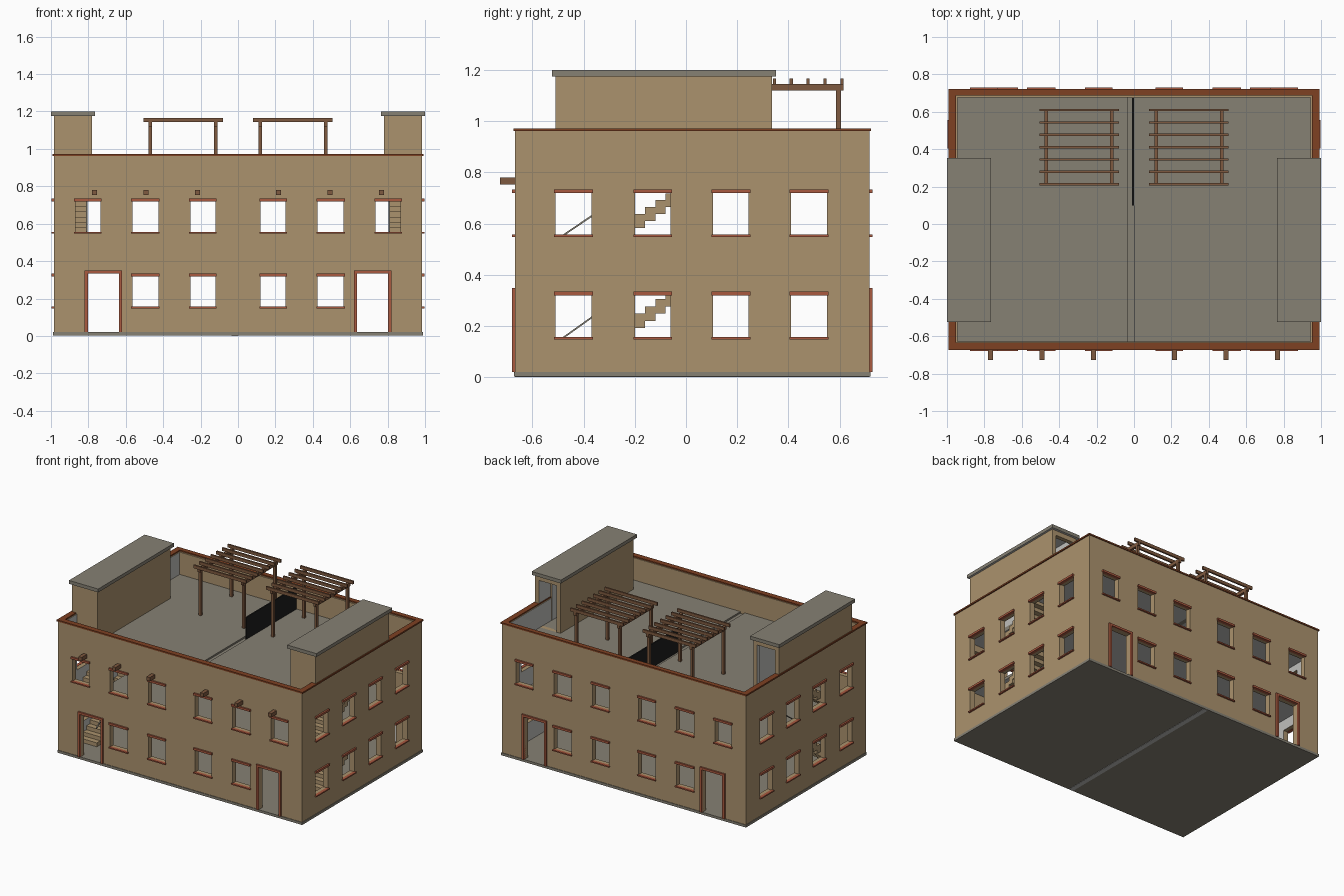
import bpy
import bmesh
from mathutils import Matrix

if "Cube" in bpy.data.objects:
    bpy.data.objects.remove(bpy.data.objects["Cube"])


def material(name, *rgb):
    m = bpy.data.materials.new(name)
    m.use_nodes = True
    m.diffuse_color = (*rgb, 1)
    node = m.node_tree.nodes["Principled BSDF"]
    node.inputs["Base Color"].default_value = (*rgb, 1)
    node.inputs["Roughness"].default_value = 0.9
    return m


ADOBE = material("adobe tan", 0.41, 0.29, 0.155)
CONCRETE = material("concrete grey", 0.24, 0.22, 0.175)
PLASTER = material("pale plaster", 0.52, 0.52, 0.5)
TRIM = material("brick red trim", 0.40, 0.10, 0.05)
COPING = material("rust brown coping", 0.21, 0.052, 0.016)
WOOD = material("weathered wood", 0.21, 0.10, 0.05)
BLACK = material("black panel", 0.012, 0.012, 0.012)


def boxes(name, spans, *mats):
    """One object from a list of boxes, each given as x, y and z ranges."""
    bm = bmesh.new()
    for span in spans:
        lo = [min(r) for r in span]
        hi = [max(r) for r in span]
        size = [b - a for a, b in zip(lo, hi)]
        mid = [(a + b) / 2 for a, b in zip(lo, hi)]
        bmesh.ops.create_cube(bm, size=1, matrix=Matrix.Translation(mid) @ Matrix.Diagonal((*size, 1)))
    return finish(name, bm, mats)


def finish(name, bm, mats):
    mesh = bpy.data.meshes.new(name)
    bm.to_mesh(mesh)
    bm.free()
    for m in mats:
        mesh.materials.append(m)
    ob = bpy.data.objects.new(name, mesh)
    bpy.context.collection.objects.link(ob)
    return ob


def carve(ob, *cutters):
    """Cut the helper objects out, then discard them."""
    for c in cutters:
        c.hide_render = True
        mod = ob.modifiers.new("cut", 'BOOLEAN')
        mod.operation = 'DIFFERENCE'
        mod.solver = 'EXACT'
        mod.object = c
    bpy.context.view_layer.update()
    mesh = bpy.data.meshes.new_from_object(ob.evaluated_get(bpy.context.evaluated_depsgraph_get()))
    ob.modifiers.clear()
    ob.data = mesh
    for c in cutters:
        bpy.data.objects.remove(c)


def paint(ob, rule):
    for f in ob.data.polygons:
        f.material_index = 1 if rule(f) else 0


# Main dimensions
WX, FRONT, BACK, THICK = 0.985, -0.668, 0.717, 0.04
IX, IY0, IY1 = WX - THICK, FRONT + THICK, BACK - THICK
FLOOR, UPPER, ROOF, PARAPET = 0.02, 0.42, 0.80, 0.963
STAIR_X, STAIR_Y, RUN, STEPS = 0.805, -0.48, 0.04, 14
STAIR_END = STAIR_Y + RUN * STEPS
SIDES = (-1, 1)

# Opening layout
LEVELS = [(0.155, 0.322), (0.555, 0.722)]
front_windows = [(s * a, s * b, z) for s in SIDES for a, b in [(0.12, 0.255), (0.425, 0.565)] for z in LEVELS]
front_windows += [(s * 0.735, s * 0.87, LEVELS[1]) for s in SIDES]
side_windows = [(y, y + 0.14, z) for y in (-0.51, -0.2, 0.105, 0.41) for z in LEVELS]
DOOR = (0.637, 0.803)
DOOR_TOP = 0.333

# Outer walls with windows and doors cut through
walls = boxes("outer_walls", [((-WX, WX), (FRONT, BACK), (FLOOR, PARAPET))], ADOBE, PLASTER)
room = boxes("room_cutter", [((-IX, IX), (IY0, IY1), (-1, 2))])
through_y = boxes("front_opening_cutter",
                  [((a, b), (-1, 1), z) for a, b, z in front_windows]
                  + [((s * DOOR[0], s * DOOR[1]), (-1, 1), (-0.1, DOOR_TOP)) for s in SIDES])
through_x = boxes("side_opening_cutter", [((-2, 2), (a, b), z) for a, b, z in side_windows])
carve(walls, room, through_y, through_x)
paint(walls, lambda f: abs(f.normal.x) > 0.9 and f.normal.x * f.center.x < 0
      and abs(abs(f.center.x) - IX) < 0.001)

# Lintels, sills and door frames
lintels, sills, frames = [], [], []
PROUD, OVER = 0.012, 0.006
for wall_y, out in ((FRONT, -1), (BACK, 1)):
    depth = (wall_y - out * 0.01, wall_y + out * PROUD)
    for a, b, (z0, z1) in front_windows:
        x = (min(a, b) - OVER, max(a, b) + OVER)
        lintels.append((x, depth, (z1 - 0.003, z1 + 0.012)))
        sills.append((x, depth, (z0 - 0.007, z0 + 0.002)))
    for s in SIDES:
        for edge, d in ((DOOR[0], -1), (DOOR[1], 1)):
            frames.append(((s * edge, s * (edge + d * 0.017)), depth, (FLOOR, DOOR_TOP)))
        frames.append(((s * (DOOR[0] - 0.017), s * (DOOR[1] + 0.017)), depth, (DOOR_TOP, DOOR_TOP + 0.016)))
for s in SIDES:
    depth = (s * (WX - 0.01), s * (WX + PROUD))
    for a, b, (z0, z1) in side_windows:
        y = (a - OVER, b + OVER)
        lintels.append((depth, y, (z1 - 0.003, z1 + 0.012)))
        sills.append((depth, y, (z0 - 0.007, z0 + 0.002)))
boxes("window_lintels", lintels, TRIM)
boxes("window_sills", sills, TRIM)
boxes("door_frames", frames, TRIM)

# Coping ring along the parapet
coping = boxes("parapet_coping", [((-WX - 0.008, WX + 0.008), (FRONT - 0.006, BACK + 0.006),
                                   (PARAPET - 0.002, PARAPET + 0.009))], COPING)
carve(coping, boxes("coping_cutter", [((-0.952, 0.952), (-0.634, 0.688), (0, 2))]))

# Ground slab, with the pale joint on its underside
boxes("ground_slab", [((-WX - 0.004, WX + 0.004), (FRONT - 0.004, BACK + 0.004), (0.002, FLOOR))], CONCRETE)
boxes("ground_joint", [((-0.035, 0), (FRONT, BACK), (0, 0.004))], PLASTER)


def slab(name, top, thick, middle):
    """Storey slab leaving a stairwell open at each end."""
    z = (top - thick, top)
    parts = [(x, (IY0, IY1), z) for x in middle]
    for s in SIDES:
        for y in ((IY0, STAIR_Y), (STAIR_END, IY1)):
            parts.append(((s * STAIR_X, s * IX), y, z))
    ob = boxes(name, parts, CONCRETE, PLASTER)
    paint(ob, lambda f: f.normal.z < -0.5)


slab("upper_floor", UPPER, 0.02, [(-STAIR_X, STAIR_X)])
slab("roof_deck", ROOF, 0.03, [(-STAIR_X, -0.035), (0, STAIR_X)])
boxes("roof_joint", [((-0.035, 0), (IY0, IY1), (ROOF - 0.03, ROOF - 0.012))], CONCRETE)
boxes("roof_divider", [((-0.01, 0), (0.1, IY1), (ROOF - 0.02, PARAPET - 0.004))], BLACK)

# Stairs and sloping handrails
steps = []
rails = bmesh.new()
for s in SIDES:
    for base, top in ((FLOOR, UPPER), (UPPER, ROOF)):
        rise = (top - base) / STEPS
        for i in range(STEPS):
            z = base + rise * (i + 1)
            steps.append(((s * STAIR_X, s * IX), (STAIR_Y + RUN * i, STAIR_Y + RUN * (i + 1)),
                          (max(z - 2 * rise, base), z)))
        ring = [rails.verts.new((s * STAIR_X, y, z + lift)) for y, z, lift in
                ((STAIR_Y, base, 0.130), (STAIR_END, top, 0.130), (STAIR_END, top, 0.138), (STAIR_Y, base, 0.138))]
        face = rails.faces.new(ring)
        moved = bmesh.ops.extrude_face_region(rails, geom=[face])["geom"]
        bmesh.ops.translate(rails, vec=(s * 0.008, 0, 0),
                            verts=[v for v in moved if isinstance(v, bmesh.types.BMVert)])
bmesh.ops.recalc_face_normals(rails, faces=rails.faces)
boxes("stair_steps", steps, ADOBE)
finish("handrails", rails, [CONCRETE])

# Rooftop stair houses with a doorway at the back
for s, side in ((1, "left"), (-1, "right")):
    y0, y1, top = -0.51, 0.335, 1.177
    house = boxes(side + "_stair_house", [((s * 0.78, s * WX), (y0, y1), (ROOF - 0.02, top))], ADOBE, PLASTER)
    inside = boxes("house_cutter", [((s * 0.804, s * 0.944), (y0 + 0.03, y1 - 0.03), (0, 2))])
    doorway = boxes("doorway_cutter", [((s * 0.81, s * 0.955), (0.2, 0.5), (ROOF, 1.14))])
    carve(house, inside, doorway)
    paint(house, lambda f: abs(f.normal.z) < 0.5
          and f.normal.x * (f.center.x - s * 0.875) + f.normal.y * (f.center.y + 0.09) < 0)
    cap = boxes(side + "_stair_house_cap", [((s * 0.764, s), (-0.523, 0.352), (top - 0.002, 1.2))],
                CONCRETE, PLASTER)
    paint(cap, lambda f: f.normal.z < -0.5)

# Beam ends projecting from the front
boxes("beam_ends", [((s * x - 0.0135, s * x + 0.0135), (-0.727, FRONT + 0.01), (0.753, 0.781))
                    for s in SIDES for x in (0.217, 0.493, 0.767)], WOOD)

# Pergolas: posts, lengthwise beams and cross slats
for s, side in ((1, "left"), (-1, "right")):
    posts, beams = [], []
    for x in (0.118, 0.468):
        span = (s * x - 0.0095, s * x + 0.0095)
        beams.append((span, (0.215, 0.615), (1.12, 1.146)))
        for y in (0.235, 0.595):
            posts.append((span, (y - 0.0095, y + 0.0095), (ROOF, 1.122)))
    boxes(side + "_pergola_posts", posts, WOOD)
    boxes(side + "_pergola_beams", beams, WOOD)
    pitch = 0.066
    boxes(side + "_pergola_slats", [((s * 0.08, s * 0.506), (0.213 + pitch * i - 0.006, 0.213 + pitch * i + 0.006),
                                     (1.143, 1.166)) for i in range(7)], WOOD)
